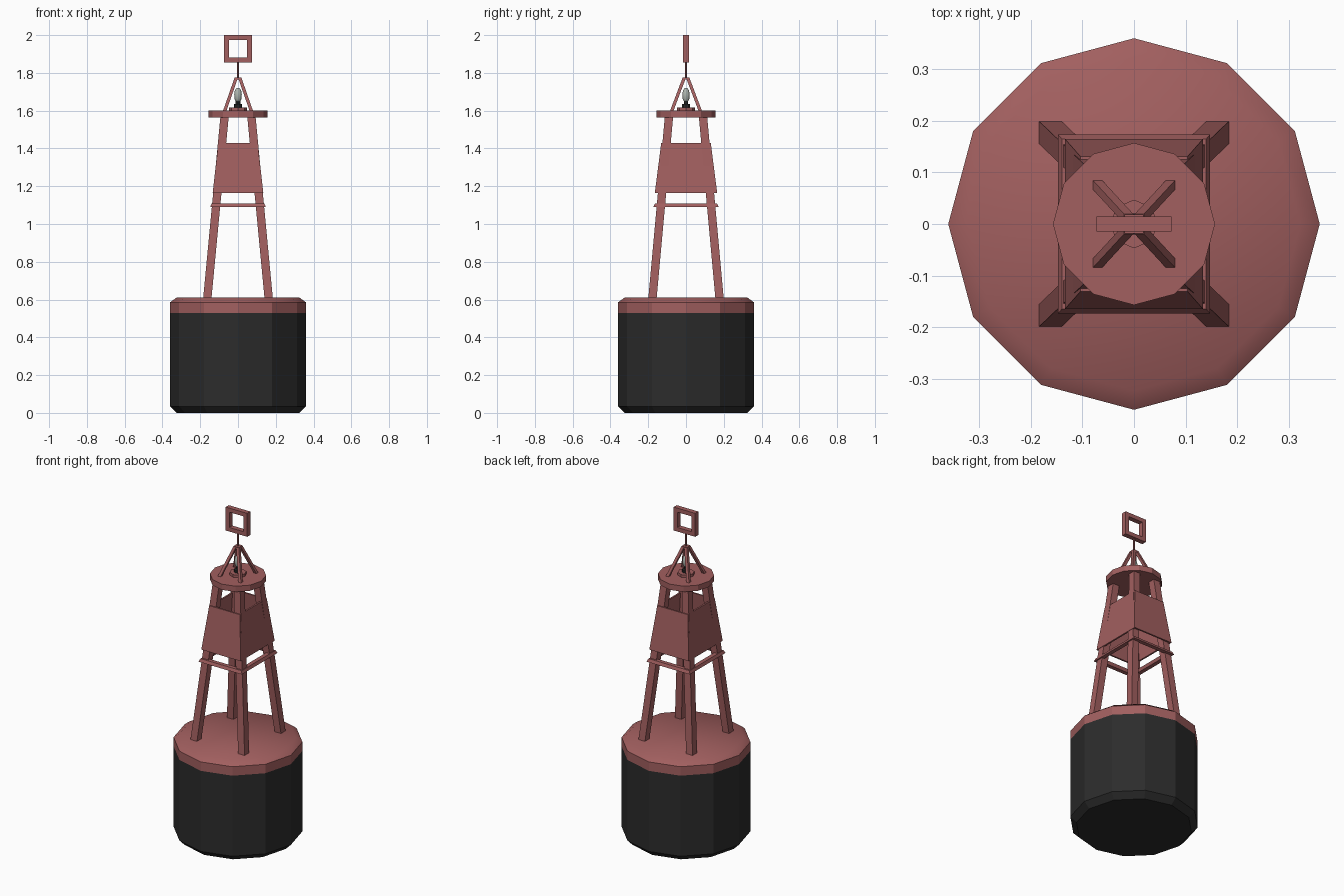
import bpy, bmesh, math
from mathutils import Vector

cube = bpy.data.objects.get("Cube")
if cube:
    bpy.data.objects.remove(cube, do_unlink=True)


def material(name, color):
    m = bpy.data.materials.new(name)
    m.use_nodes = True
    m.diffuse_color = (*color, 1)
    m.node_tree.nodes["Principled BSDF"].inputs["Base Color"].default_value = (*color, 1)
    return m


RED = material("faded red", (0.36, 0.115, 0.115))
BLACK = material("hull black", (0.025, 0.025, 0.025))
GLASS = material("lamp glass", (0.42, 0.46, 0.42))


def finish(name, bm, *mats):
    bmesh.ops.recalc_face_normals(bm, faces=bm.faces[:])
    mesh = bpy.data.meshes.new(name)
    bm.to_mesh(mesh)
    bm.free()
    for m in mats:
        mesh.materials.append(m)
    ob = bpy.data.objects.new(name, mesh)
    bpy.context.collection.objects.link(ob)
    return ob


def bridge(bm, a, b):
    n = len(a)
    return [bm.faces.new((a[i], a[(i + 1) % n], b[(i + 1) % n], b[i])) for i in range(n)]


def lathe(name, profile, sides, *mats):
    """Turned part from (radius, height) points, capped at both ends."""
    bm = bmesh.new()
    rings = []
    for r, z in profile:
        angles = [2 * math.pi * i / sides for i in range(sides)]
        rings.append([bm.verts.new((r * math.cos(a), r * math.sin(a), z)) for a in angles])
    for a, b in zip(rings, rings[1:]):
        bridge(bm, a, b)
    bm.faces.new(rings[0])
    bm.faces.new(rings[-1])
    return finish(name, bm, *mats)


def rect(bm, hx, hy, center):
    c = Vector(center)
    return [bm.verts.new(c + Vector((sx * hx, sy * hy, 0)))
            for sx, sy in ((-1, -1), (1, -1), (1, 1), (-1, 1))]


def beam(name, start, end, half):
    """Leaning square bar with level ends."""
    bm = bmesh.new()
    a, b = rect(bm, half, half, start), rect(bm, half, half, end)
    bridge(bm, a, b)
    bm.faces.new(a)
    bm.faces.new(b)
    return finish(name, bm, RED)


def frame(name, low, high, wall, z0, z1):
    """Open four-sided ring, which may taper."""
    bm = bmesh.new()
    loops = [rect(bm, low[0] - d, low[1] - d, (0, 0, z0)) for d in (0, wall)]
    loops += [rect(bm, high[0] - d, high[1] - d, (0, 0, z1)) for d in (wall, 0)]
    for i in range(4):
        bridge(bm, loops[i], loops[(i + 1) % 4])
    return finish(name, bm, RED)


# Floating drum, black below and red above
drum = lathe("float_drum", [(0.325, 0), (0.36, 0.035), (0.36, 0.53), (0.36, 0.585), (0.323, 0.612)],
             12, BLACK, RED)
for p in drum.data.polygons:
    p.material_index = 1 if p.center.z > 0.54 else 0
    p.use_smooth = p.normal.z > 0.3

# Tower legs and lamp cage struts
for sx, side in ((1, "left"), (-1, "right")):
    for sy, end in ((-1, "front"), (1, "back")):
        beam(f"{end}_{side}_leg", (sx * 0.163, sy * 0.178, 0.6), (sx * 0.071, sy * 0.09, 1.57), 0.022)
        beam(f"{end}_{side}_cage_strut", (sx * 0.07, sy * 0.075, 1.6), (sx * 0.01, sy * 0.01, 1.772), 0.009)

# Brace rail and panel box around the legs
frame("brace_rail", (0.147, 0.173), (0.14, 0.165), 0.025, 1.09, 1.108)
frame("panel_box", (0.134, 0.165), (0.104, 0.131), 0.01, 1.165, 1.43)

# Platform and lantern
lathe("platform", [(0.157, 1.565), (0.157, 1.6)], 12, RED)
lathe("lamp_base", [(0.047, 1.6), (0.047, 1.616)], 8, RED)
lathe("lamp_socket", [(0.021, 1.616), (0.021, 1.634), (0.012, 1.636), (0.012, 1.652)], 10, BLACK)
bulb = lathe("lamp_bulb", [(0.01, 1.646), (0.018, 1.66), (0.02, 1.685), (0.017, 1.706),
                           (0.008, 1.72)], 10, GLASS)
for p in bulb.data.polygons:
    p.use_smooth = True

# Cage cap, mast and square topmark
beam("cage_cap", (0, 0, 1.764), (0, 0, 1.776), 0.018)
lathe("mast", [(0.005, 1.77), (0.005, 1.865)], 8, RED)
mark = frame("square_topmark", (0.073, 0.072), (0.073, 0.072), 0.025, -0.015, 0.015)
mark.rotation_euler.x = math.pi / 2
mark.location.z = 1.928
